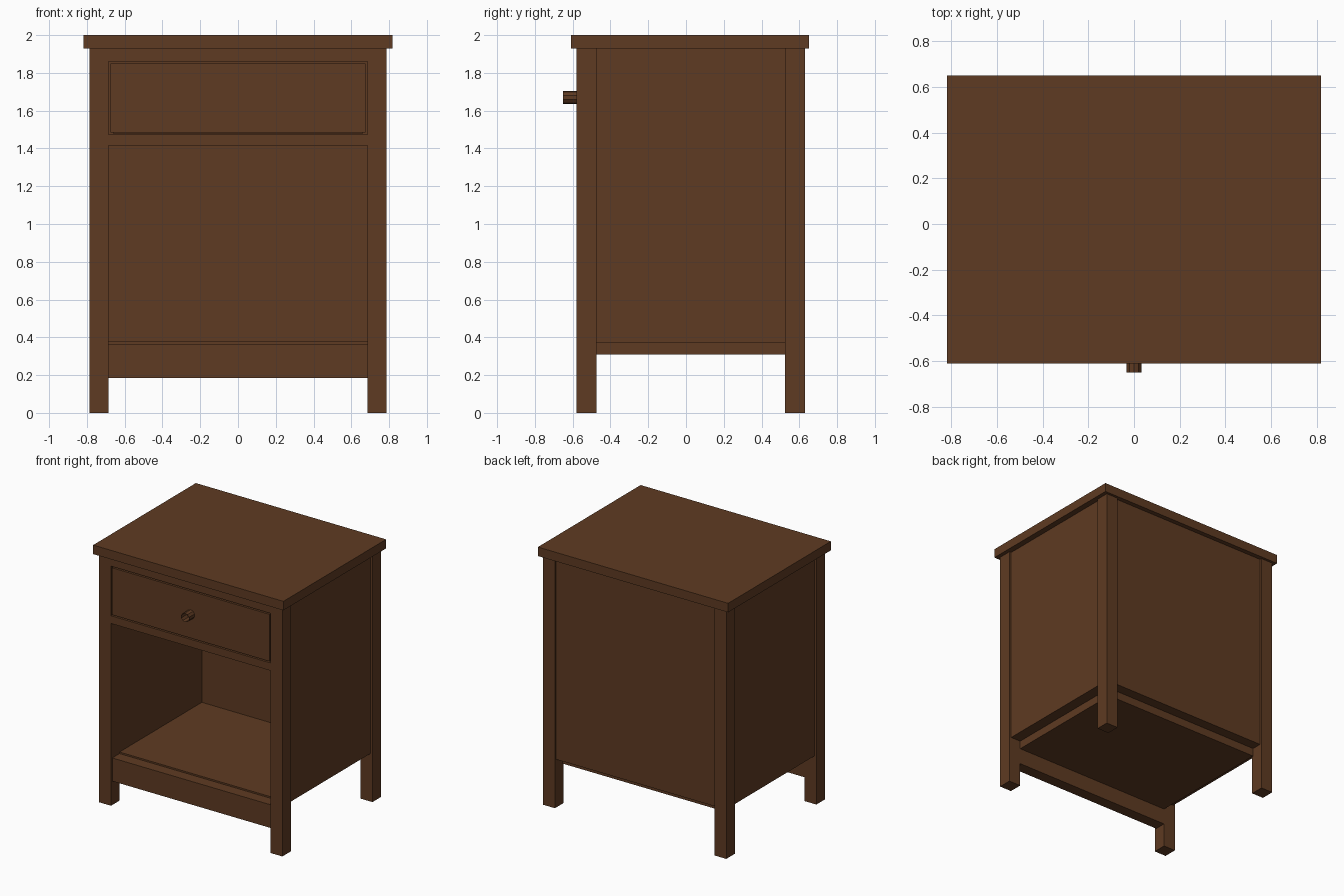
import bpy
import bmesh
from math import pi
from mathutils import Matrix

cube = bpy.data.objects.get("Cube")
if cube:
    bpy.data.objects.remove(cube, do_unlink=True)

# One brown wood for every part
wood = bpy.data.materials.new("brown_wood")
wood.use_nodes = True
colour = (0.113, 0.043, 0.016, 1)
wood.diffuse_color = colour
wood.node_tree.nodes["Principled BSDF"].inputs["Base Color"].default_value = colour


def add_part(name, bm):
    mesh = bpy.data.meshes.new(name)
    bm.to_mesh(mesh)
    bm.free()
    mesh.materials.append(wood)
    obj = bpy.data.objects.new(name, mesh)
    bpy.context.scene.collection.objects.link(obj)
    return obj


def box(name, x, y, z):
    """Box between (low, high) limits on each axis."""
    bm = bmesh.new()
    bmesh.ops.create_cube(bm, size=1)
    for v in bm.verts:
        v.co = [(lo + hi) / 2 + c * (hi - lo) for c, (lo, hi) in zip(v.co, (x, y, z))]
    return add_part(name, bm)


# Main dimensions
half_w, inner_w = 0.787, 0.685
front, back, leg = -0.58, 0.63, 0.105
inner_front, inner_back = front + leg, back - leg
inset = 0.016
top_z, shelf_z = 1.93, 0.373
across = (-inner_w, inner_w)

box("table_top", (-0.817, 0.817), (-0.61, 0.65), (top_z, 2.0))

# Legs and side panels, mirrored left and right
for side, s in (("left", 1), ("right", -1)):
    def span(a, b):
        return tuple(sorted((s * a, s * b)))
    box(f"{side}_front_leg", span(inner_w, half_w), (front, inner_front), (0, top_z))
    box(f"{side}_back_leg", span(inner_w, half_w), (inner_back, back), (0, top_z))
    box(f"{side}_panel", span(inner_w, half_w - inset), (inner_front, inner_back), (shelf_z, top_z))
    box(f"{side}_drawer_wall", span(0.62, 0.66), (front + 0.06, 0.48), (1.49, 1.8))

# Back panel, shelf and front rails
box("back_panel", across, (inner_back + 0.01, back - inset), (shelf_z, top_z))
box("shelf", across, (inner_front, inner_back + 0.01), (0.31, shelf_z + 0.004))
box("front_apron", across, (front + inset, inner_front), (0.185, 0.365))
box("middle_rail", across, (front, inner_front), (1.415, 1.475))
box("top_rail", across, (front, inner_front), (1.86, top_z))

# Drawer with a narrow gap around its front
box("drawer_front", (-0.675, 0.675), (front, front + 0.06), (1.485, 1.85))
box("drawer_bottom", (-0.66, 0.66), (front + 0.06, 0.5), (1.476, 1.5))
box("drawer_back", (-0.66, 0.66), (0.46, 0.5), (1.49, 1.8))

# Open tubular knob
bm = bmesh.new()
bmesh.ops.create_cone(bm, cap_ends=False, segments=10, radius1=0.035, radius2=0.035, depth=0.07,
                      matrix=Matrix.Translation((0, front - 0.035, 1.67)) @ Matrix.Rotation(pi / 2, 4, "X"))
add_part("drawer_knob", bm)
